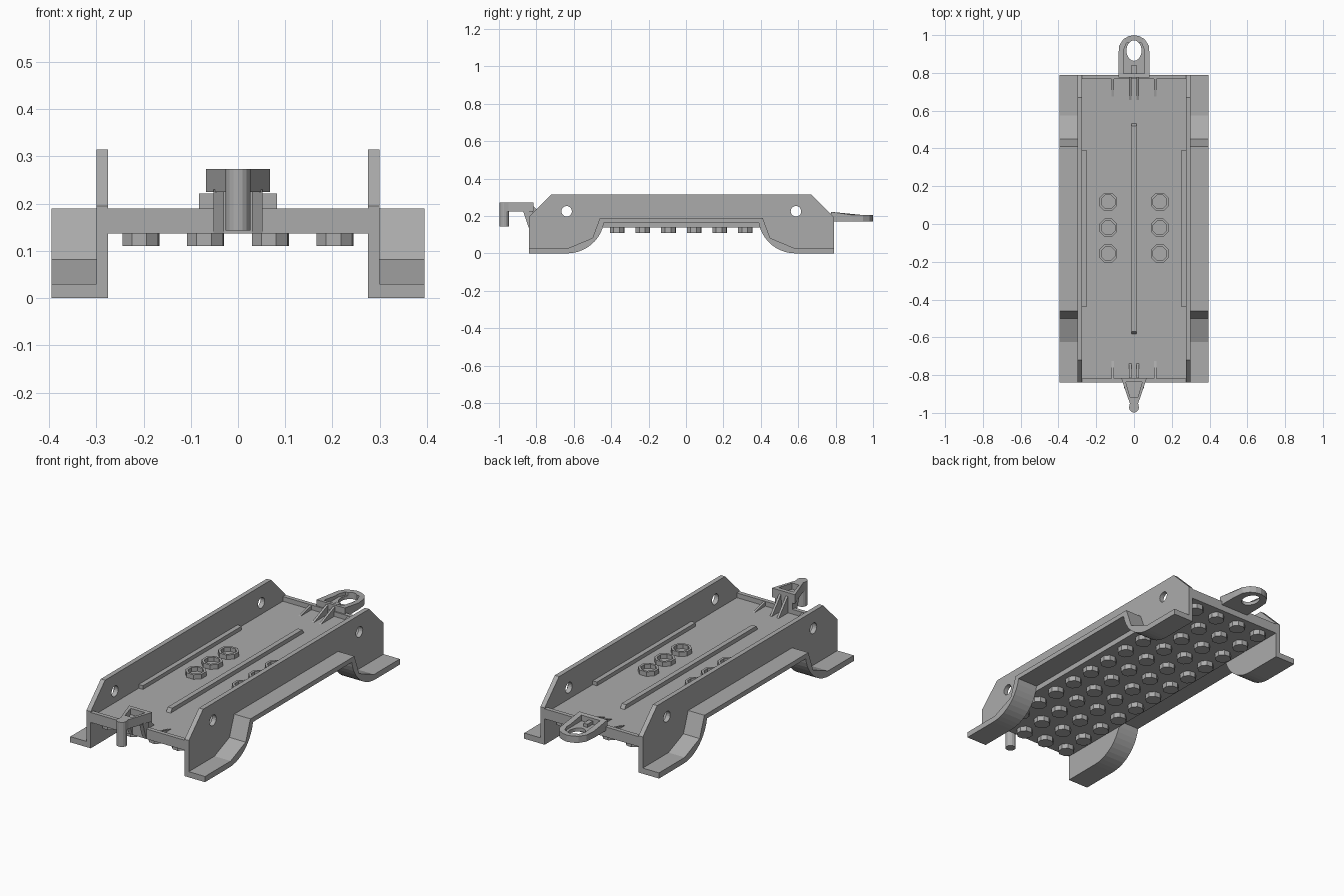
import bpy, bmesh, math
from mathutils import Vector

if "Cube" in bpy.data.objects:
    bpy.data.objects.remove(bpy.data.objects["Cube"])

grey = bpy.data.materials.new("plain_grey")
grey.use_nodes = True
grey.diffuse_color = (0.41, 0.41, 0.41, 1)
grey.node_tree.nodes["Principled BSDF"].inputs["Base Color"].default_value = (0.41, 0.41, 0.41, 1)

MID = -0.025          # lengthwise centre of the chassis
HALF = 0.815          # half length of the chassis
AXES = {"x": lambda p, d: (d, p[0], p[1]),
        "z": lambda p, d: (p[0], p[1], d)}


def add_prism(bm, axis, pts, lo, hi):
    """Extrude a closed 2D outline between two offsets on an axis."""
    face = bm.faces.new([bm.verts.new(AXES[axis](p, lo)) for p in pts])
    ext = bmesh.ops.extrude_face_region(bm, geom=[face])["geom"]
    shift = Vector(AXES[axis]((0, 0), hi - lo))
    for v in ext:
        if isinstance(v, bmesh.types.BMVert):
            v.co += shift


def finish(name, bm):
    bmesh.ops.recalc_face_normals(bm, faces=bm.faces)
    mesh = bpy.data.meshes.new(name)
    bm.to_mesh(mesh)
    bm.free()
    mesh.materials.append(grey)
    ob = bpy.data.objects.new(name, mesh)
    bpy.context.collection.objects.link(ob)
    return ob


def prism(name, axis, pts, lo, hi):
    bm = bmesh.new()
    add_prism(bm, axis, pts, lo, hi)
    return finish(name, bm)


def rect(a, b, c, d):
    return [(a, c), (b, c), (b, d), (a, d)]


def ring(cx, cy, rx, ry, n, start=0.0):
    return [(cx + rx * math.cos(start + math.tau * i / n),
             cy + ry * math.sin(start + math.tau * i / n)) for i in range(n)]


def cut(ob, cutters):
    """Subtract the cutters, then bake the result and remove them."""
    for c in cutters:
        c.hide_render = True
        m = ob.modifiers.new("cut", "BOOLEAN")
        m.object, m.operation, m.solver = c, "DIFFERENCE", "EXACT"
    deps = bpy.context.evaluated_depsgraph_get()
    ob.data = bpy.data.meshes.new_from_object(ob.evaluated_get(deps))
    ob.modifiers.clear()
    for c in cutters:
        bpy.data.objects.remove(c)


def both_ends(half):
    """Complete an outline given as (distance from middle, z), front end first."""
    return [(MID - d, z) for d, z in half] + [(MID + d, z) for d, z in reversed(half)]


# Underside arch shared by side walls and running boards
arch = [(0.61 - 0.2 * math.sin(a), 0.2 - 0.2 * math.cos(a))
        for a in [math.radians(80) * i / 10 for i in range(11)]]
under = [(HALF, 0)] + arch
wall_outline = both_ends(under) + both_ends([(0.695, 0.315), (HALF, 0.195)])[::-1]
board_top = [(0.435, 0.19), (0.475, 0.082), (0.6, 0.03), (HALF, 0.03)]
# walk the underside front to back, then the top back to front
board_outline = both_ends(under) + both_ends(board_top[::-1])[::-1]
wall_outline = both_ends(under) + both_ends([(HALF, 0.195), (0.695, 0.315)])[::-1]

for side, s in (("left", 1), ("right", -1)):
    wall = prism(side + "_wall", "x", wall_outline, s * 0.275, s * 0.30)
    cut(wall, [prism("hole_cutter", "x", ring(MID + e * 0.613, 0.225, 0.028, 0.028, 20),
                     s * 0.25, s * 0.33) for e in (-1, 1)])
    prism(side + "_running_board", "x", board_outline, s * 0.30, s * 0.395)
    prism(side + "_inner_strip", "z",
          rect(s * 0.25, s * 0.276, MID - 0.413, MID + 0.413), 0.16, 0.185)

# Deck with end lips
prism("deck", "z", rect(-0.276, 0.276, MID - HALF, MID + HALF), 0.137, 0.165)
for name, e in (("front", -1), ("back", 1)):
    prism(name + "_lip", "z",
          rect(-0.276, 0.276, MID + e * (HALF - 0.022), MID + e * HALF), 0.137, 0.19)

# Centre rail with sloped ends
prism("centre_rail", "x", both_ends([(0.56, 0.16), (0.545, 0.186)]), -0.013, 0.013)

# Gusset ribs behind each lip
bm = bmesh.new()
for e, top, reach in ((-1, 0.27, 0.71), (1, 0.215, 0.67)):
    for x, h, r in ((0.113, 0.19, 0.68), (0.02, top, reach)):
        for s in (-1, 1):
            tri = [(MID + e * r, 0.16), (MID + e * 0.805, 0.16), (MID + e * 0.805, h)]
            add_prism(bm, "x", tri, s * x - 0.006, s * x + 0.006)
finish("gusset_ribs", bm)

# Eight-sided studs underneath
bm = bmesh.new()
for row in range(12):
    for col in range(4):
        centre = ((col - 1.5) * 0.137, MID + (row - 5.5) * 0.137)
        add_prism(bm, "z", ring(*centre, 0.041, 0.041, 8, 0.3), 0.11, 0.145)
finish("underside_studs", bm)

# Hollow eight-sided sockets on the deck
for i in range(3):
    for s in (-1, 1):
        c = (s * 0.137, MID + 0.005 + (i - 1) * 0.137)
        sock = prism("deck_socket", "z", ring(*c, 0.052, 0.052, 8, math.pi / 8), 0.16, 0.189)
        cut(sock, [prism("socket_cutter", "z", ring(*c, 0.039, 0.039, 8, math.pi / 8),
                         0.167, 0.25)])

# Rear coupling loop: sloped tongue with raised rim and an eye
half = [(0.083, 0.775), (0.083, 0.89), (0.078, 0.945), (0.055, 0.98), (0.028, 0.994)]
loop = prism("rear_loop", "z", half + [(0, 1.0)] + [(-x, y) for x, y in reversed(half)],
             0.17, 0.205)
for v in loop.data.vertices:
    if v.co.z > 0.2 and v.co.y < 0.8:
        v.co.z = 0.222
inner = [(0.055, 0.797), (0.055, 0.92), (0.04, 0.958)]
cut(loop, [prism("pocket_cutter", "z", inner + [(-x, y) for x, y in reversed(inner)], 0.188, 0.3),
           prism("eye_cutter", "z", ring(0, 0.918, 0.04, 0.054, 24), 0.1, 0.3)])
prism("loop_nub", "z", rect(-0.012, 0.012, 0.795, 0.842), 0.18, 0.205)

# Front hook: tapered arm with pocket, pin and braces
tip = [(0.026 * math.cos(a), -0.972 - 0.026 * math.sin(a))
       for a in [math.pi * i / 8 for i in range(9)]]
arm = prism("hook_arm", "z", [(-0.068, -0.815), (0.068, -0.815), (0.022, -0.95)] + tip
            + [(-0.022, -0.95)], 0.225, 0.273)
cut(arm, [prism("pocket_cutter", "z",
                [(-0.043, -0.837), (0.043, -0.837), (0.02, -0.917), (-0.02, -0.917)], 0.24, 0.35)])
prism("hook_pin", "z", ring(0, -0.972, 0.026, 0.026, 16), 0.143, 0.23)
for s in (-1, 1):
    prism("hook_brace", "x", [(-0.872, 0.23), (-0.842, 0.138), (-0.82, 0.138), (-0.82, 0.23)],
          s * 0.03, s * 0.052)
prism("hook_back_plate", "z", rect(-0.052, 0.052, -0.84, -0.818), 0.14, 0.23)
